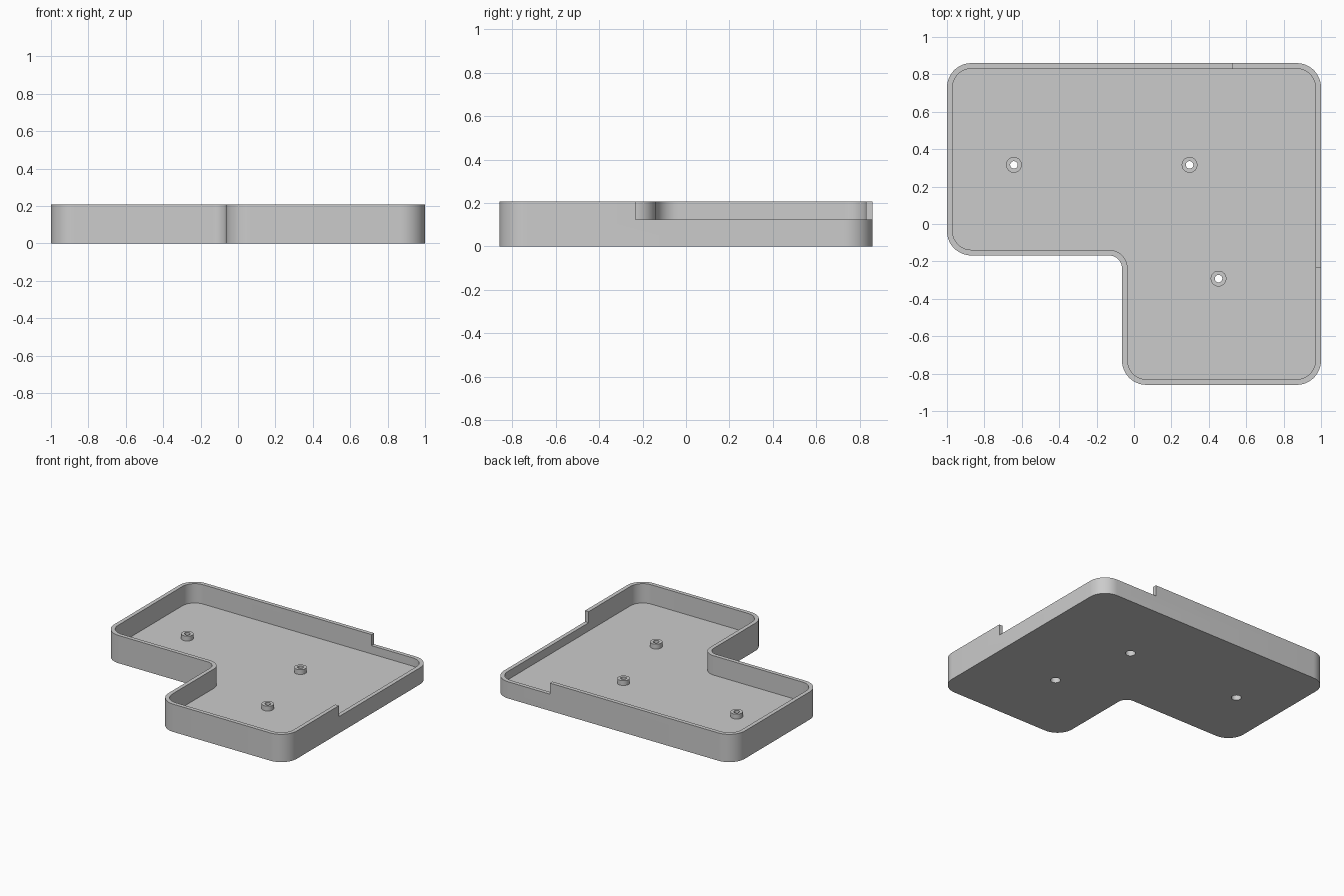
import bpy, bmesh, math
from mathutils import Vector

if "Cube" in bpy.data.objects:
    bpy.data.objects.remove(bpy.data.objects["Cube"], do_unlink=True)

HEIGHT, FLOOR, WALL = 0.208, 0.063, 0.03
NOTCH_Z = 0.125
BOSS_TOP, BOSS_R, HOLE_R = 0.099, 0.042, 0.02
RECESS_R, RECESS_DEPTH = 0.034, 0.05
BOSSES = [(-0.642, 0.316), (0.297, 0.316), (0.452, -0.292)]

grey = bpy.data.materials.new("plain grey")
grey.use_nodes = True
GREY = (0.6, 0.6, 0.6, 1)
grey.diffuse_color = GREY
grey.node_tree.nodes["Principled BSDF"].inputs["Base Color"].default_value = GREY


def l_outline(inset, steps=12):
    """Rounded L outline, counter-clockwise, shrunk by inset."""
    x0, x1, xs = -1 + inset, 1 - inset, -0.064 + inset
    y0, y1, ys = -0.86 + inset, 0.86 - inset, -0.168 + inset
    corners = [Vector(c) for c in
               [(xs, y0), (x1, y0), (x1, y1), (x0, y1), (x0, ys), (xs, ys)]]
    pts = []
    for i, c in enumerate(corners):
        before = (corners[i - 1] - c).normalized()
        after = (corners[(i + 1) % 6] - c).normalized()
        # the inward corner grows with the inset, the others shrink
        r = 0.07 + inset if i == 5 else 0.13 - inset
        for k in range(steps + 1):
            a = math.pi / 2 * k / steps
            pts.append(c + before * r * (1 - math.sin(a)) + after * r * (1 - math.cos(a)))
    return pts


def circle(x, y, r, n=48):
    return [Vector((x + r * math.cos(2 * math.pi * i / n),
                    y + r * math.sin(2 * math.pi * i / n))) for i in range(n)]


def prism(name, outline, z0, z1):
    """Extrude a flat outline between two heights."""
    bm = bmesh.new()
    face = bm.faces.new([bm.verts.new((p.x, p.y, z0)) for p in outline])
    top = bmesh.ops.extrude_face_region(bm, geom=[face])["geom"]
    bmesh.ops.translate(bm, vec=(0, 0, z1 - z0),
                        verts=[v for v in top if isinstance(v, bmesh.types.BMVert)])
    bmesh.ops.recalc_face_normals(bm, faces=bm.faces)
    mesh = bpy.data.meshes.new(name)
    bm.to_mesh(mesh)
    bm.free()
    mesh.materials.append(grey)
    obj = bpy.data.objects.new(name, mesh)
    bpy.context.collection.objects.link(obj)
    return obj


def cut(obj, cutter):
    """Subtract a cutter, apply the result and remove the cutter."""
    cutter.hide_render = True
    mod = obj.modifiers.new("cut", "BOOLEAN")
    mod.operation, mod.solver, mod.object = "DIFFERENCE", "EXACT", cutter
    bpy.context.view_layer.objects.active = obj
    bpy.ops.object.modifier_apply(modifier=mod.name)
    bpy.data.objects.remove(cutter, do_unlink=True)


# Tray: solid L, hollowed, with the rim lowered around the back left corner
tray = prism("tray", l_outline(0), 0, HEIGHT)
cut(tray, prism("hollow", l_outline(WALL), FLOOR, HEIGHT + 0.1))
notch = [Vector(p) for p in [(0.527, -0.232), (1.1, -0.232), (1.1, 1.1), (0.527, 1.1)]]
cut(tray, prism("notch", notch, NOTCH_Z, HEIGHT + 0.1))

# Standoffs, with screw holes through the floor and head recesses underneath
parts = [tray]
for i, (x, y) in enumerate(BOSSES):
    boss = prism(f"standoff_{i + 1}", circle(x, y, BOSS_R), FLOOR, BOSS_TOP)
    for target in (boss, tray):
        cut(target, prism("drill", circle(x, y, HOLE_R), -0.1, 0.2))
    cut(tray, prism("recess", circle(x, y, RECESS_R), -0.1, RECESS_DEPTH))
    parts.append(boss)

# Smooth the rounded corners and keep the rims sharp
bpy.ops.object.select_all(action="DESELECT")
for p in parts:
    p.select_set(True)
bpy.context.view_layer.objects.active = tray
bpy.ops.object.shade_smooth_by_angle(angle=math.radians(30))
